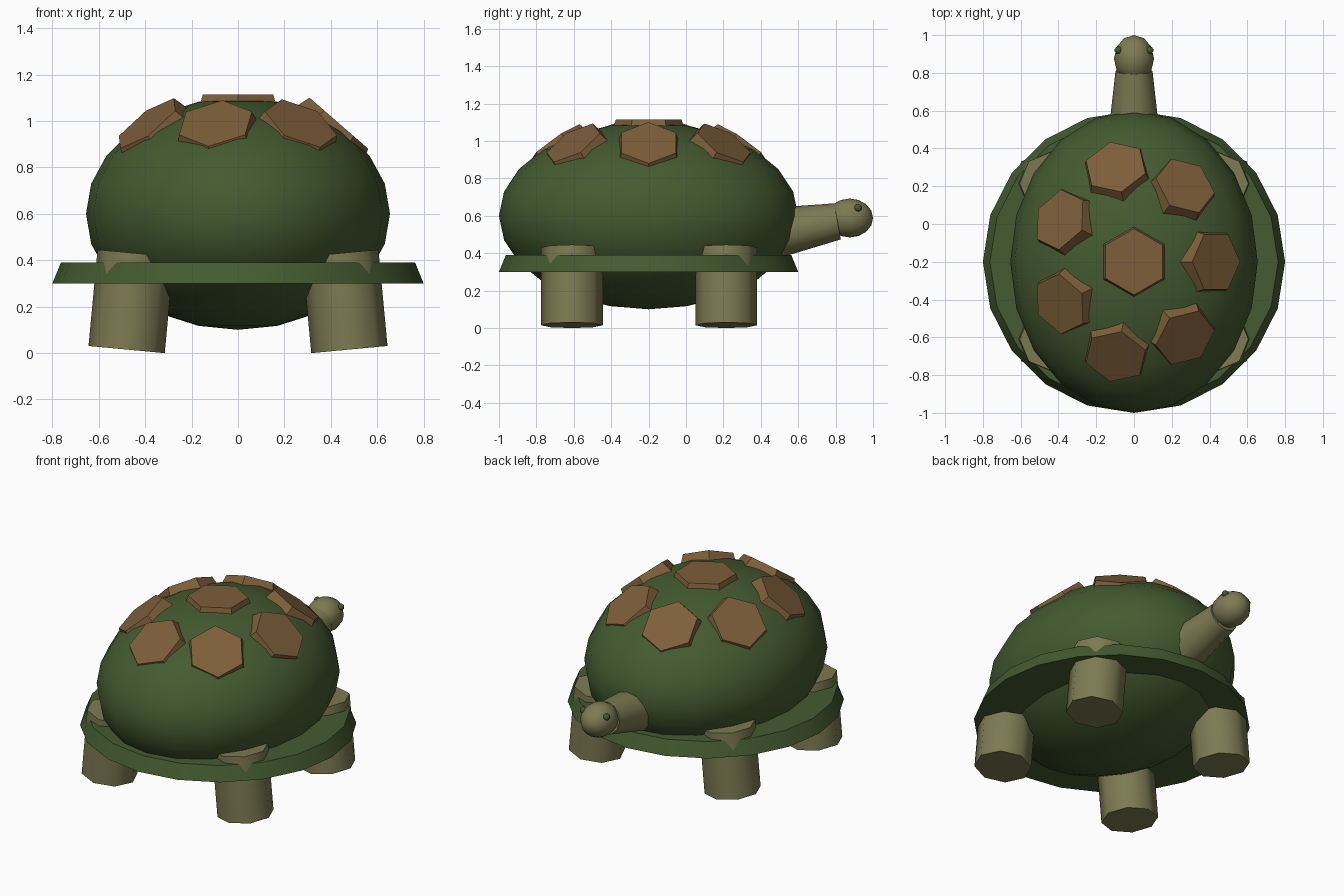
import bpy, math
from mathutils import Vector, Matrix

if "Cube" in bpy.data.objects:
    bpy.data.objects.remove(bpy.data.objects["Cube"])


def material(name, color):
    m = bpy.data.materials.new(name)
    m.diffuse_color = (*color, 1)
    m.use_nodes = True
    m.node_tree.nodes["Principled BSDF"].inputs["Base Color"].default_value = m.diffuse_color
    return m


GREEN = material("shell green", (0.058, 0.104, 0.03))
BROWN = material("plate brown", (0.205, 0.112, 0.042))
SKIN = material("olive skin", (0.205, 0.197, 0.085))


def finish(name, mat, angle=40):
    ob = bpy.context.object
    ob.name = name
    ob.data.materials.append(mat)
    bpy.ops.object.shade_smooth_by_angle(angle=math.radians(angle))
    return ob


def ellipsoid(name, center, radii, segments, rings, mat):
    bpy.ops.mesh.primitive_uv_sphere_add(
        segments=segments, ring_count=rings, radius=1, location=center)
    bpy.context.object.scale = radii
    return finish(name, mat, 80)


def taper(name, start, end, r1, r2, sides, mat, spin=0.0, angle=50):
    """Tapered cylinder running from start to end."""
    start, end = Vector(start), Vector(end)
    axis = end - start
    bpy.ops.mesh.primitive_cone_add(
        vertices=sides, radius1=r1, radius2=r2, depth=axis.length)
    ob = finish(name, mat, angle)
    # tilt the cone from straight up to the axis, after spinning it
    tilt = Vector((0, 0, 1)).rotation_difference(axis).to_matrix().to_4x4()
    ob.matrix_world = (Matrix.Translation((start + end) / 2) @ tilt
                       @ Matrix.Rotation(spin, 4, 'Z'))
    return ob


# Shell body and the rim around it
ellipsoid("shell", (0, -0.2, 0.6), (0.655, 0.8, 0.5), 20, 12, GREEN)
taper("shell_rim", (0, -0.2, 0.3), (0, -0.2, 0.39), 0.8, 0.763, 20, GREEN)

# Hexagonal plates: one on top and seven around it
taper("top_plate", (0, -0.2, 1.04), (0, -0.2, 1.115), 0.2, 0.175, 6, BROWN)
for i in range(7):
    a = 2 * math.pi * i / 7
    tilt = math.radians(36 + 5 * math.cos(a) ** 2)
    normal = Vector((math.sin(tilt) * math.cos(a),
                     math.sin(tilt) * math.sin(a), math.cos(tilt)))
    top = Vector((0.435 * math.cos(a), -0.2 + 0.515 * math.sin(a), 0.99))
    taper(f"side_plate_{i + 1}", top - normal * 0.075, top,
          0.19, 0.168, 6, BROWN, spin=a + math.pi / 2)

# Four legs, splayed slightly outward
for side, sx in (("left", -1), ("right", 1)):
    for place, y in (("front", -0.61), ("back", 0.215)):
        taper(f"{place}_{side}_leg", (sx * 0.48, y, 0.015),
              (sx * 0.441, y, 0.43), 0.165, 0.165, 8, SKIN)

# Neck, head and eyes
taper("neck", (0, 0.42, 0.498), (0, 0.81, 0.57), 0.142, 0.098, 12, SKIN)
ellipsoid("head", (0, 0.875, 0.588), (0.106, 0.125, 0.104), 12, 8, SKIN)
for side, sx in (("left", -1), ("right", 1)):
    ellipsoid(f"{side}_eye", (sx * 0.083, 0.92, 0.642),
              (0.02, 0.02, 0.02), 10, 6, GREEN)
